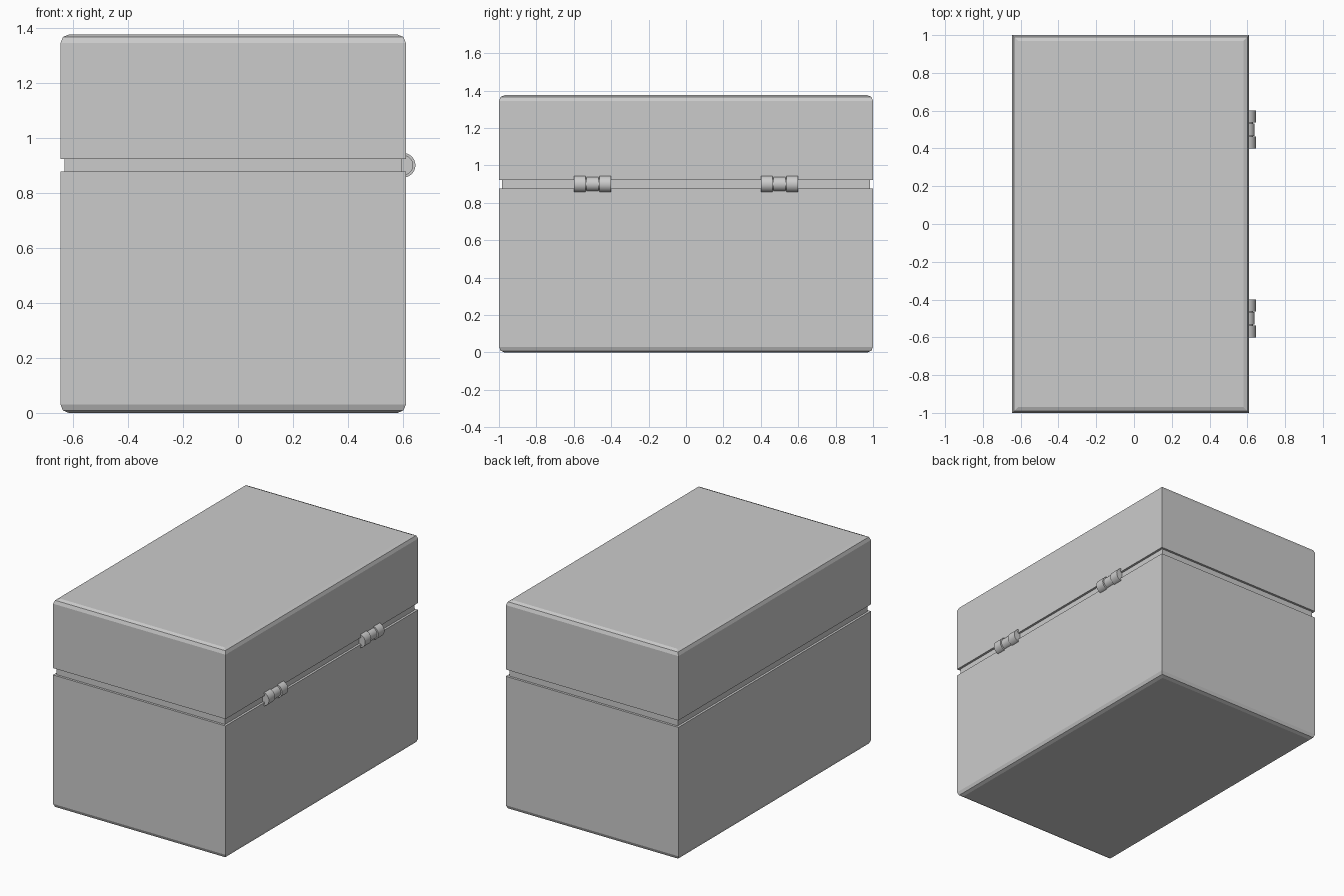
import bpy, bmesh, math

if "Cube" in bpy.data.objects:
    bpy.data.objects.remove(bpy.data.objects["Cube"])

X0, X1, Y = -0.645, 0.61, 1.0


def block(name, inset, z0, z1, round_z=None):
    """Box body; edges around the face at height round_z are rounded."""
    bm = bmesh.new()
    bmesh.ops.create_cube(bm, size=1)
    for v in bm.verts:
        v.co.x = X1 - inset if v.co.x > 0 else X0 + inset
        v.co.y = math.copysign(Y - inset, v.co.y)
        v.co.z = z1 if v.co.z > 0 else z0
    if round_z is not None:
        edges = [e for e in bm.edges
                 if all(abs(v.co.z - round_z) < 1e-5 for v in e.verts)]
        bmesh.ops.bevel(bm, geom=edges, offset=0.03, segments=2,
                        profile=0.5, affect='EDGES')
    return finish(name, bm)


def finish(name, bm):
    bmesh.ops.recalc_face_normals(bm, faces=bm.faces)
    mesh = bpy.data.meshes.new(name)
    bm.to_mesh(mesh)
    bm.free()
    obj = bpy.data.objects.new(name, mesh)
    bpy.context.collection.objects.link(obj)
    return obj


def hinge(name, y):
    """Lathed barrel along y: two wide knuckles and a thinner middle."""
    half = [(0, 0.094), (0.035, 0.094), (0.035, 0.1), (0.045, 0.1),
            (0.045, 0.037), (0.03, 0.037), (0.03, 0.033), (0.038, 0.033)]
    profile = half + [(r, -d) for r, d in reversed(half)]
    bm = bmesh.new()
    verts = [bm.verts.new((0.6 + r, y + d, 0.9)) for r, d in profile]
    edges = [bm.edges.new(p) for p in zip(verts, verts[1:])]
    bmesh.ops.spin(bm, geom=verts + edges, cent=(0.6, y, 0.9), axis=(0, 1, 0),
                   angle=math.tau, steps=24)
    bmesh.ops.remove_doubles(bm, verts=bm.verts, dist=1e-5)
    obj = finish(name, bm)
    bpy.ops.object.select_all(action='DESELECT')
    obj.select_set(True)
    bpy.context.view_layer.objects.active = obj
    bpy.ops.object.shade_smooth_by_angle(angle=math.radians(35))


# Box, lid and the recessed lip between them
block("box_base", 0, 0, 0.877, round_z=0)
block("inner_lip", 0.015, 0.87, 0.93)
block("lid", 0, 0.922, 1.375, round_z=1.375)

# Hinges on the right side
for label, y in (("front", -0.5), ("back", 0.5)):
    hinge(f"{label}_hinge", y)
